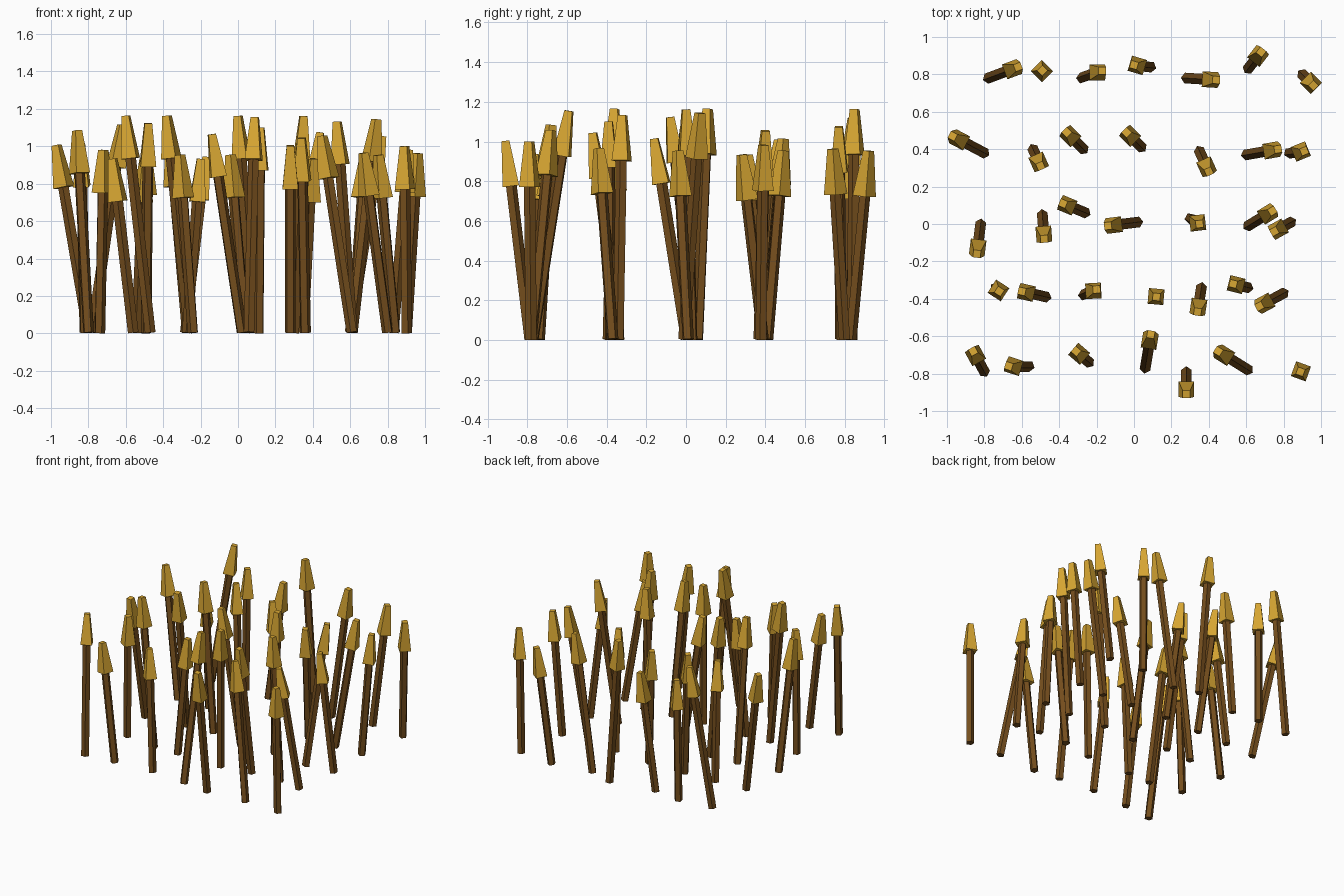
import bpy
import bmesh
import math
from mathutils import Matrix, Vector

old = bpy.data.objects.get("Cube")
if old:
    bpy.data.objects.remove(old, do_unlink=True)

SHAFT_RADIUS = 0.03
HEAD_LENGTH = 0.23
HEAD_BASE_SIDE = 0.084
HEAD_TIP_SIDE = 0.04


def make_material(name, colour):
    mat = bpy.data.materials.new(name)
    mat.use_nodes = True
    mat.diffuse_color = colour
    mat.node_tree.nodes["Principled BSDF"].inputs["Base Color"].default_value = colour
    return mat


wood = make_material("brown wood", (0.175, 0.075, 0.012, 1))
gold = make_material("gold", (0.68, 0.38, 0.032, 1))


def tapered_prism(name, sides, bottom, top, start, length, turn, frame, mat):
    """Flat-sided prism along the local z axis, from start to start + length."""
    bm = bmesh.new()
    local = Matrix.Translation((0, 0, start + length / 2)) @ Matrix.Rotation(turn, 4, "Z")
    bmesh.ops.create_cone(bm, cap_ends=True, segments=sides, radius1=bottom,
                          radius2=top, depth=length, matrix=frame @ local)
    mesh = bpy.data.meshes.new(name)
    bm.to_mesh(mesh)
    bm.free()
    mesh.materials.append(mat)
    obj = bpy.data.objects.new(name, mesh)
    bpy.context.collection.objects.link(obj)


def spear(label, foot_x, foot_y, tip_x, tip_y, height, spin=0):
    """A five-sided shaft leaning from foot to tip, with a blunt four-sided head."""
    foot = Vector((foot_x, foot_y, 0.0)) / 100
    tip = Vector((tip_x, tip_y, height)) / 100
    axis = tip - foot
    azimuth = math.atan2(axis.y, axis.x)
    tilt = math.atan2(axis.xy.length, axis.z)
    foot.z = SHAFT_RADIUS * math.sin(tilt)
    frame = (Matrix.Translation(foot) @ Matrix.Rotation(azimuth, 4, "Z")
             @ Matrix.Rotation(tilt, 4, "Y")
             @ Matrix.Rotation(math.radians(spin), 4, "Z"))
    shaft_length = axis.length - HEAD_LENGTH
    tapered_prism("shaft_" + label, 5, SHAFT_RADIUS, SHAFT_RADIUS, 0,
                  shaft_length, math.pi / 2, frame, wood)
    tapered_prism("spear_head_" + label, 4, HEAD_BASE_SIDE / math.sqrt(2),
                  HEAD_TIP_SIDE / math.sqrt(2), shaft_length, HEAD_LENGTH,
                  math.pi / 4, frame, gold)


def spear_row(row_name, *spears):
    for number, values in enumerate(spears, 1):
        spear(f"{row_name}_{number}", *values)


# Each spear: foot x, foot y, tip x, tip y, height (hundredths of a unit), spin
spear_row("back",
          (-78, 78, -62, 84, 111), (-50, 81, -49, 82, 97), (-28, 78, -17, 82, 94, -20),
          (9, 84, 0, 85, 116, -10), (28, 78, 44, 77, 107), (61, 83, 68, 92, 95),
          (90, 80, 96, 74, 96))
spear_row("mid_back",
          (-80, 38, -97, 47, 100), (-54, 40, -50, 31, 93), (-27, 40, -36, 49, 101),
          (4, 41, -4, 49, 95), (35, 39, 40, 28, 93), (60, 37, 77, 40, 105),
          (83, 38, 91, 39, 98, 15))
spear_row("middle",
          (-82, 0, -84, -16, 101), (-49, 5, -48, -8, 112), (-26, 6, -38, 11, 116),
          (2, 1, -14, -1, 106), (30, 3, 35, 0, 116, 38), (61, -1, 74, 7, 114),
          (84, 1, 75, -4, 95))
spear_row("mid_front",
          (-74, -34, -72, -36, 98, 12), (-47, -39, -60, -36, 116), (-27, -38, -20, -35, 93, -20),
          (11, -38, 12, -39, 110, 40), (36, -34, 34, -47, 104), (61, -34, 53, -32, 113),
          (80, -37, 67, -44, 96))
spear_row("front",
          (-80, -79, -86, -68, 108), (-56, -76, -67, -76, 93, -18), (-24, -74, -31, -68, 95),
          (6, -77, 9, -59, 115), (28, -79, 28, -91, 100), (61, -78, 45, -68, 105),
          (90, -78, 89, -79, 100, 25))
